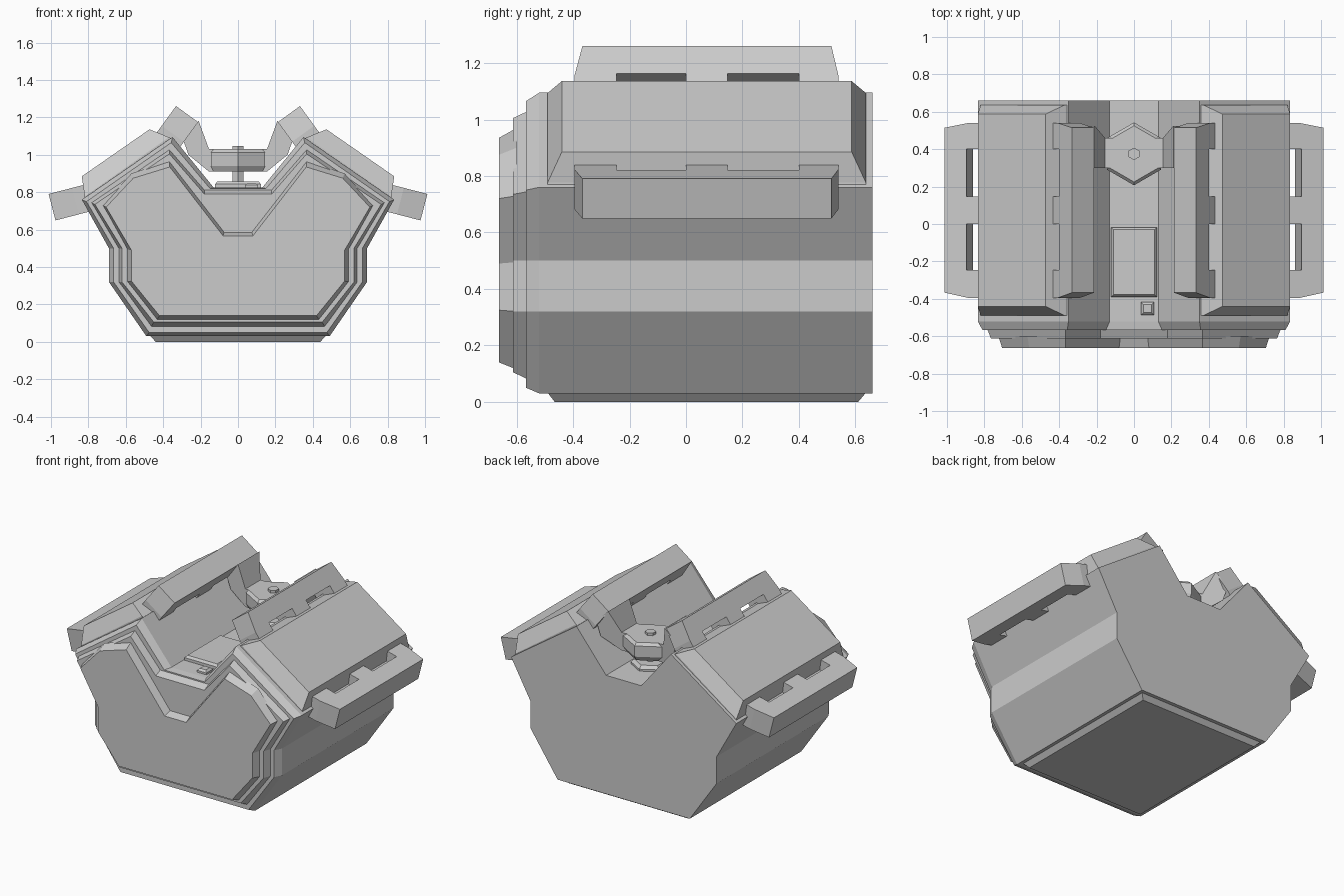
import bpy, bmesh, math


def loft(name, rings):
    """Closed flat-shaded solid through rings of equal point count."""
    bm = bmesh.new()
    rows = [[bm.verts.new(p) for p in ring] for ring in rings]
    n = len(rows[0])
    for a, b in zip(rows, rows[1:]):
        for i in range(n):
            j = (i + 1) % n
            bm.faces.new((a[i], a[j], b[j], b[i]))
    bm.faces.new(rows[0])
    bm.faces.new(rows[-1][::-1])
    bmesh.ops.recalc_face_normals(bm, faces=bm.faces[:])
    mesh = bpy.data.meshes.new(name)
    bm.to_mesh(mesh)
    bm.free()
    ob = bpy.data.objects.new(name, mesh)
    bpy.context.collection.objects.link(ob)
    return ob


def section(half, y):
    """Full x-z outline at depth y from its right half."""
    return [(x, y, z) for x, z in half] + [(-x, y, z) for x, z in reversed(half)]


def rect(x0, x1, y0, y1, z):
    return [(x0, y0, z), (x1, y0, z), (x1, y1, z), (x0, y1, z)]


def hexagon(r, z, cy=0.375):
    return [(r * math.sin(k * math.pi / 3), cy + r * math.cos(k * math.pi / 3), z)
            for k in range(6)]


# Engine block: V outline with a chamfered front edge
block = [(0.49, 0.03), (0.69, 0.32), (0.69, 0.50), (0.835, 0.76), (0.35, 1.095), (0.13, 0.825)]
block_front = [(0.475, 0.05), (0.665, 0.32), (0.665, 0.50), (0.81, 0.75), (0.357, 1.065), (0.15, 0.82)]
loft("engine_block", [section(block, 0.66), section(block, -0.52), section(block_front, -0.567)])

# Two stepped plates on the front
mid_back = [(0.465, 0.08), (0.64, 0.32), (0.64, 0.50), (0.785, 0.745), (0.367, 1.03), (0.18, 0.815)]
mid_front = [(0.45, 0.105), (0.62, 0.32), (0.62, 0.50), (0.765, 0.735), (0.367, 1.005), (0.18, 0.79)]
loft("front_plate_inner", [section(mid_back, -0.56), section(mid_front, -0.613)])
cap_back = [(0.435, 0.115), (0.595, 0.32), (0.595, 0.495), (0.725, 0.73),
            (0.57, 0.90), (0.367, 0.97), (0.072, 0.59)]
cap_front = [(0.42, 0.14), (0.57, 0.325), (0.57, 0.49), (0.705, 0.72),
             (0.56, 0.875), (0.365, 0.935), (0.08, 0.567)]
loft("front_plate_outer", [section(cap_back, -0.60), section(cap_front, -0.663)])

# Bottom pan
loft("bottom_pan", [rect(-0.44, 0.44, -0.465, 0.61, 0), rect(-0.47, 0.47, -0.49, 0.637, 0.032)])

# Outline of a manifold bar: (distance out from the block, y), with two slots
bar = [(-0.03, -0.395), (0.05, -0.395), (0.18, -0.367), (0.18, 0.515), (0.05, 0.54), (-0.03, 0.54),
       (-0.03, 0.40), (0.06, 0.40), (0.06, 0.147), (-0.03, 0.147),
       (-0.03, 0.0), (0.06, 0.0), (0.06, -0.247), (-0.03, -0.247)]


def manifold(name, s, root, angle):
    dx, dz = math.cos(angle), math.sin(angle)
    rings = []
    for t in (-0.073, 0.073):
        rings.append([(s * (root[0] + d * dx - t * dz), y, root[1] + d * dz + t * dx)
                      for d, y in bar])
    loft(name, rings)


for side, s in (("right", 1), ("left", -1)):
    # Tapered head cover lying on the bank
    def cover_ring(a, b, y0, y1):
        return [(s * a[0], y0, a[1]), (s * b[0], y0, b[1]), (s * b[0], y1, b[1]), (s * a[0], y1, a[1])]
    loft("head_cover_" + side, [cover_ring((0.35, 1.085), (0.82, 0.76), -0.49, 0.637),
                                cover_ring((0.37, 1.094), (0.82, 0.777), -0.49, 0.637),
                                cover_ring((0.473, 1.136), (0.835, 0.885), -0.44, 0.587)])
    # Slotted bars outside the bank and in the valley
    manifold("exhaust_bar_" + side, s, (0.82, 0.765), math.radians(-14.5))
    manifold("intake_bar_" + side, s, (0.378, 1.072), math.radians(126))
    # Arm from the hub to the valley bar (x, z, rear y)
    arm = [(0.12, 1.03, 0.46), (0.155, 1.03, 0.46), (0.21, 1.18, 0.525), (0.30, 1.10, 0.525),
           (0.265, 1.0, 0.525), (0.155, 0.91, 0.46), (0.12, 0.91, 0.46)]
    loft("intake_arm_" + side, [[(s * x, 0.30, z) for x, z, y in arm],
                                [(s * x, y, z) for x, z, y in arm]])

# Central hub on its post
loft("hub", [hexagon(0.15, 0.91), hexagon(0.168, 0.94), hexagon(0.168, 1.012), hexagon(0.15, 1.03)])
loft("hub_bolt", [hexagon(0.033, 0.80), hexagon(0.033, 1.047)])
loft("hub_base", [hexagon(0.12, 0.80), hexagon(0.12, 0.838), hexagon(0.10, 0.858)])

# Raised panels on the valley floor
loft("valley_panel", [rect(-0.122, 0.122, -0.39, -0.018, 0.80), rect(-0.122, 0.122, -0.39, -0.018, 0.843),
                      rect(-0.11, 0.11, -0.378, -0.03, 0.858)])
loft("valley_button", [rect(0.037, 0.107, -0.487, -0.418, 0.80), rect(0.037, 0.107, -0.487, -0.418, 0.838),
                       rect(0.05, 0.094, -0.474, -0.431, 0.85)])
